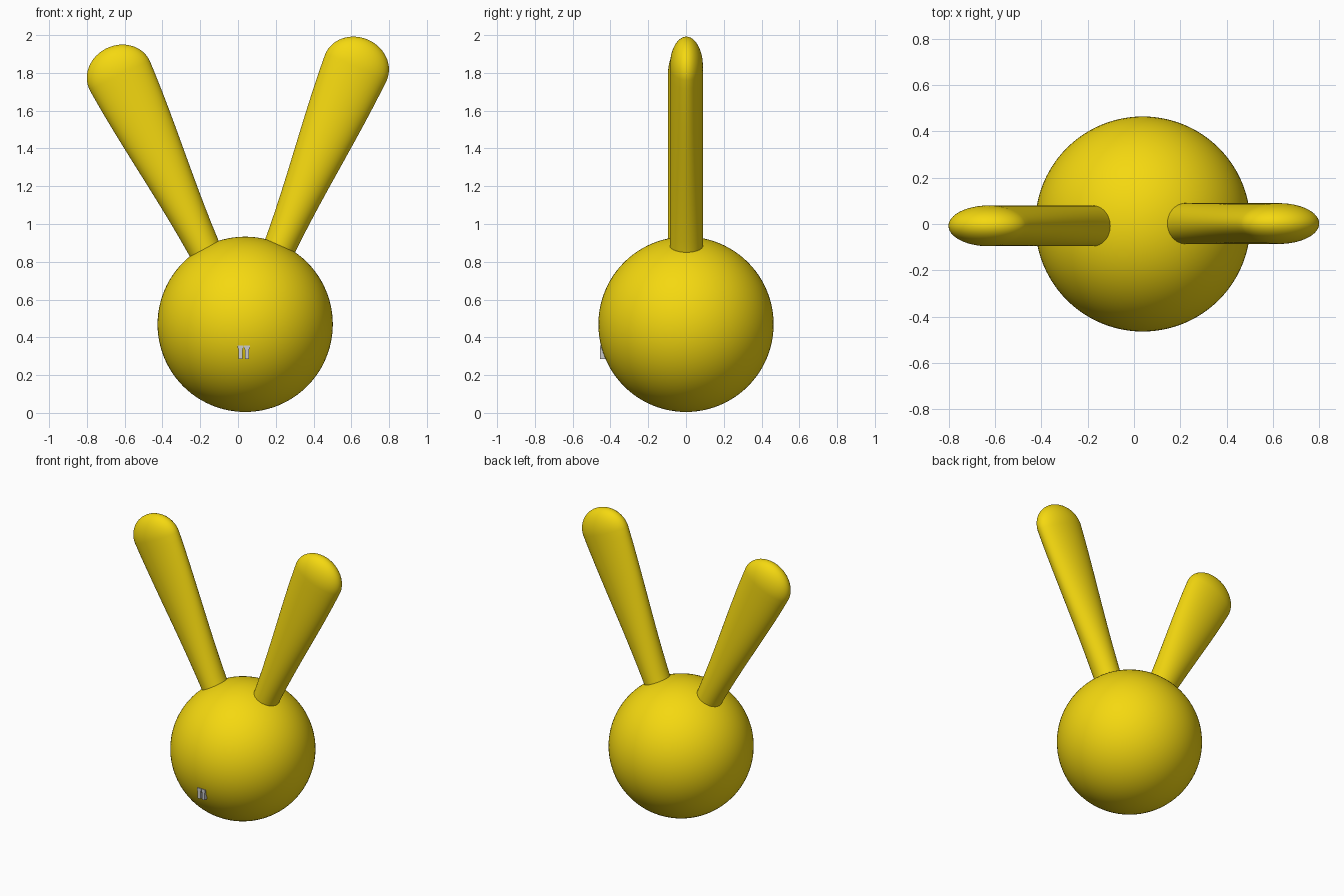
import bpy, bmesh, math
from mathutils import Vector, Matrix

if "Cube" in bpy.data.objects:
    bpy.data.objects.remove(bpy.data.objects["Cube"])

yellow = bpy.data.materials.new("yellow")
yellow.diffuse_color = (0.91, 0.69, 0.005, 1)
yellow.use_nodes = True
yellow.node_tree.nodes["Principled BSDF"].inputs["Base Color"].default_value = yellow.diffuse_color


def finish(name, bm, mat=None, smooth=True):
    bmesh.ops.recalc_face_normals(bm, faces=bm.faces)
    me = bpy.data.meshes.new(name)
    bm.to_mesh(me)
    bm.free()
    for p in me.polygons:
        p.use_smooth = smooth
    if mat:
        me.materials.append(mat)
    ob = bpy.data.objects.new(name, me)
    bpy.context.collection.objects.link(ob)
    return ob


def loft(bm, rings):
    """Skin equal-length rings of points and cap both ends."""
    rows = [[bm.verts.new(p) for p in r] for r in rings]
    n = len(rows[0])
    for a, b in zip(rows, rows[1:]):
        for i in range(n):
            j = (i + 1) % n
            bm.faces.new((a[i], a[j], b[j], b[i]))
    bm.faces.new(rows[0])
    bm.faces.new(rows[-1])


# Ball-shaped head
bm = bmesh.new()
bmesh.ops.create_uvsphere(bm, u_segments=96, v_segments=48, radius=0.464,
                          matrix=Matrix.Translation((0.038, 0, 0.469)))
finish("head", bm, yellow)


# Ears: round at the root, flaring sideways to a wide domed tip
def ear(name, shoulder, tilt, y):
    length, root, wide, thick, dome = 1.02, 0.087, 0.177, 0.088, 0.158
    profile = [(-length - 0.08, root, thick)]
    for k in range(21):
        t = k / 20
        flare = 0.6 * t + 0.4 * t * t * (3 - 2 * t)
        profile.append(((t - 1) * length, root + (wide - root) * flare, thick))
    for k in range(1, 17):
        a = math.radians(89 * k / 16)
        profile.append((dome * math.sin(a), wide * math.cos(a), thick * math.cos(a)))
    place = Matrix.Translation((shoulder[0], y, shoulder[1])) @ Matrix.Rotation(math.radians(tilt), 4, 'Y')
    angles = [math.tau * i / 48 for i in range(48)]
    bm = bmesh.new()
    loft(bm, [[place @ Vector((w * math.cos(a), d * math.sin(a), h)) for a in angles]
              for h, w, d in profile])
    finish(name, bm, yellow)


ear("left_ear", (-0.627, 1.788), -26.0, -0.008)
ear("right_ear", (0.625, 1.831), 23.0, 0.002)

# Two small front teeth, wider at the gum
for name, x in (("left_tooth", 0.0135), ("right_tooth", 0.0475)):
    bm = bmesh.new()
    loft(bm, [[(x + sx * w, y, z) for sx, y in ((-1, -0.455), (1, -0.455), (1, -0.41), (-1, -0.41))]
              for z, w in ((0.285, 0.011), (0.335, 0.011), (0.345, 0.015), (0.358, 0.015))])
    finish(name, bm, smooth=False)
